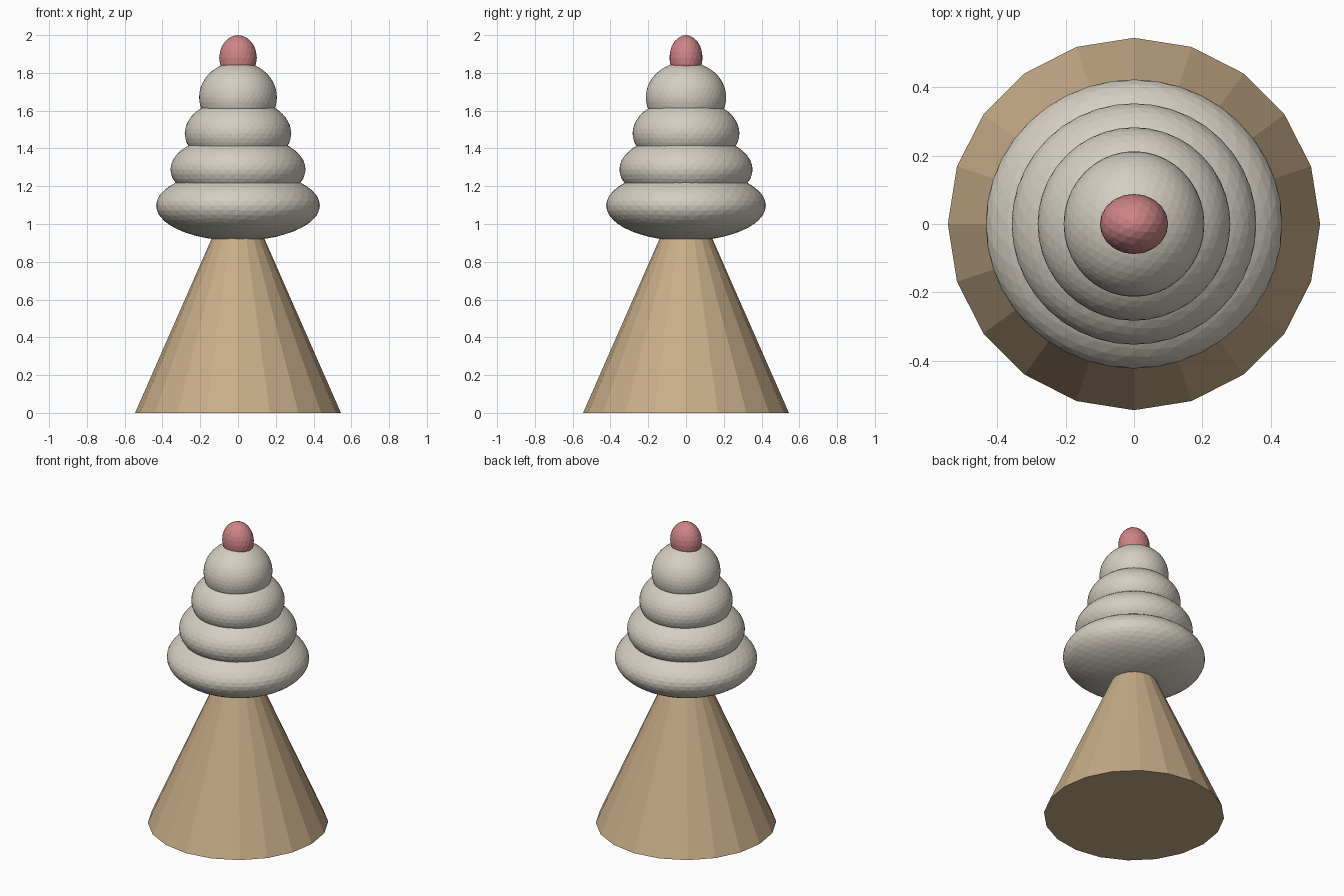
import bpy

if "Cube" in bpy.data.objects:
    bpy.data.objects.remove(bpy.data.objects["Cube"])


def material(name, rgb):
    m = bpy.data.materials.new(name)
    m.diffuse_color = (*rgb, 1.0)
    m.use_nodes = True
    m.node_tree.nodes["Principled BSDF"].inputs["Base Color"].default_value = m.diffuse_color
    return m


tan = material("wafer tan", (0.58, 0.42, 0.25))
cream = material("cream", (0.66, 0.62, 0.54))
red = material("cherry pink", (0.62, 0.23, 0.24))


def finish(name, mat, scale=(1, 1, 1)):
    ob = bpy.context.object
    ob.name = name
    ob.scale = scale
    bpy.ops.object.transform_apply(location=False, rotation=False, scale=True)
    ob.data.materials.append(mat)
    return ob


def ball(name, mat, z, scale, subdivisions):
    bpy.ops.mesh.primitive_ico_sphere_add(
        subdivisions=subdivisions, radius=1, location=(0, 0, z))
    return finish(name, mat, scale)


# Faceted cone, its tip hidden inside the cream
bpy.ops.mesh.primitive_cone_add(vertices=20, radius1=0.545, radius2=0,
                                depth=1.24, location=(0, 0, 0.62))
finish("wafer_cone", tan)

# Four flattened cream layers, shrinking upwards
for i in range(4):
    ball(f"cream_layer_{i + 1}", cream, 1.098 + 0.191 * i,
         (0.434 - 0.076 * i, 0.423 - 0.07 * i, 0.187), 4)

# Cherry on top
ball("cherry", red, 1.88, (0.1, 0.088, 0.12), 3)
